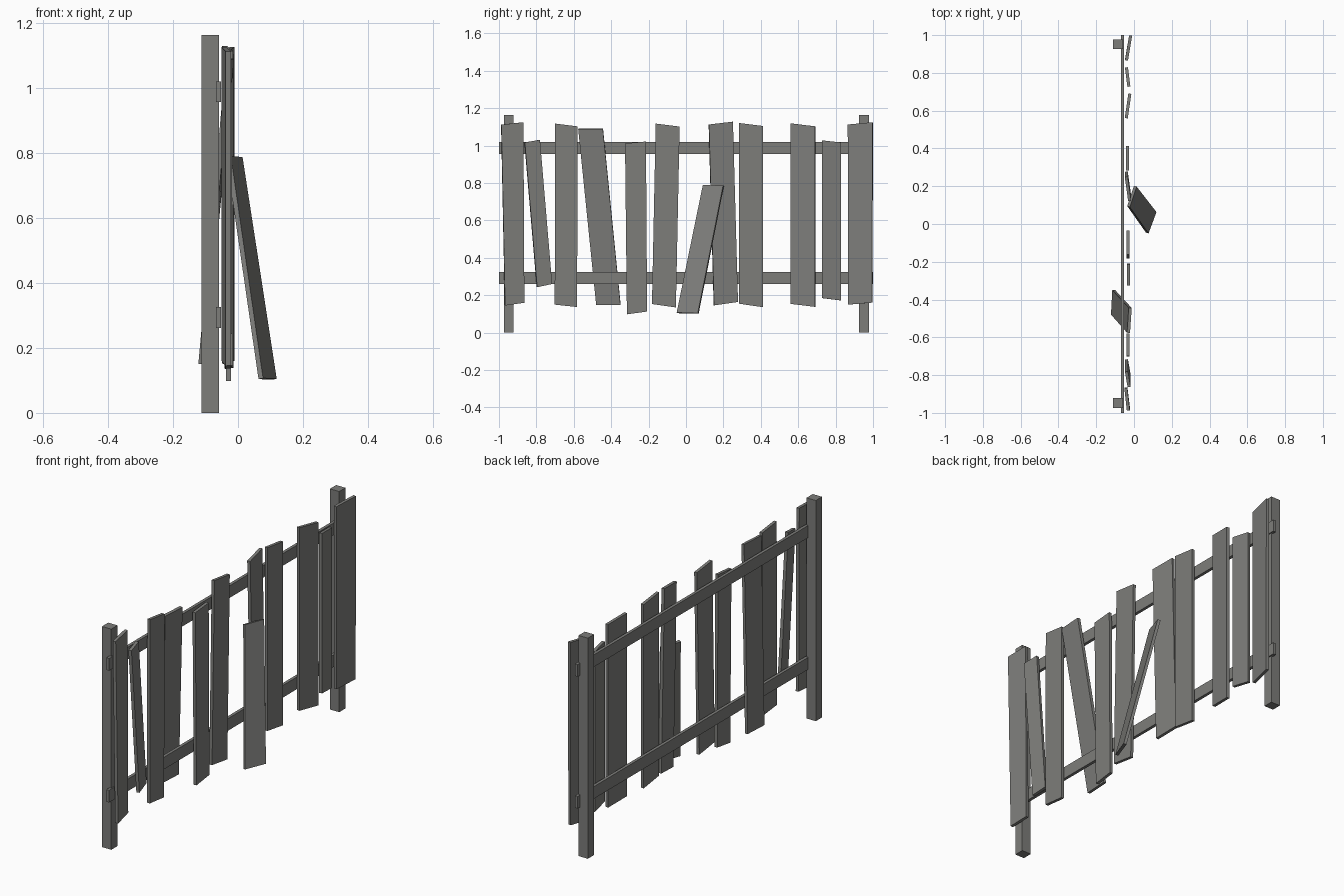
import bpy, bmesh
from mathutils import Vector

wood = bpy.data.materials.new("weathered grey wood")
wood.diffuse_color = (0.205, 0.205, 0.195, 1)


def finish(name, bm):
    bmesh.ops.recalc_face_normals(bm, faces=bm.faces)
    me = bpy.data.meshes.new(name)
    bm.to_mesh(me)
    bm.free()
    me.materials.append(wood)
    ob = bpy.data.objects.new(name, me)
    bpy.context.collection.objects.link(ob)


def box(name, x0, x1, y0, y1, z0, z1):
    bm = bmesh.new()
    bmesh.ops.create_cube(bm, size=1)
    for v in bm.verts:
        v.co = ((x0, x1)[v.co.x > 0], (y0, y1)[v.co.y > 0], (z0, z1)[v.co.z > 0])
    finish(name, bm)


def plank(name, corners, t=0.016, shift=0.0):
    """Board from four mid-plane corners, thickened along its normal."""
    p = [Vector(c) for c in corners]
    n = (p[2] - p[0]).cross(p[3] - p[1]).normalized()
    if n.x < 0:
        n = -n
    bm = bmesh.new()
    a = [bm.verts.new(c + n * (shift + t / 2)) for c in p]
    b = [bm.verts.new(c + n * (shift - t / 2)) for c in p]
    bm.faces.new(a)
    bm.faces.new(b)
    for i in range(4):
        j = (i + 1) % 4
        bm.faces.new((a[i], a[j], b[j], b[i]))
    finish(name, bm)


# posts and rails
for side, y in (("left", -0.947), ("right", 0.952)):
    box("post_" + side, -0.112, -0.058, y - 0.026, y + 0.026, 0, 1.163)
for side, z in (("lower", 0.293), ("upper", 0.988)):
    box("rail_" + side, -0.068, -0.052, -1, 1, z - 0.032, z + 0.032)

# upright planks: top y pair, bottom y pair, top z pair, bottom z pair, x at left/right
planks = [
    (-0.988, -0.870, -0.968, -0.865, 1.112, 1.125, 0.145, 0.160, -0.030, -0.043),
    (-0.863, -0.782, -0.797, -0.717, 1.017, 1.031, 0.243, 0.260, -0.026, -0.040),
    (-0.700, -0.580, -0.702, -0.582, 1.118, 1.103, 0.150, 0.137, -0.031, -0.031),
    (-0.326, -0.214, -0.316, -0.208, 1.012, 1.022, 0.098, 0.113, -0.029, -0.029),
    (-0.162, -0.034, -0.182, -0.054, 1.118, 1.102, 0.153, 0.135, -0.032, -0.032),
    (0.122, 0.250, 0.149, 0.277, 1.113, 1.128, 0.146, 0.164, -0.023, -0.041),
    (0.283, 0.412, 0.283, 0.412, 1.121, 1.105, 0.155, 0.136, -0.034, -0.034),
    (0.560, 0.690, 0.560, 0.690, 1.119, 1.103, 0.154, 0.138, -0.041, -0.022),
    (0.727, 0.829, 0.727, 0.829, 1.028, 1.017, 0.185, 0.172, -0.027, -0.040),
    (0.866, 0.998, 0.868, 0.996, 1.113, 1.125, 0.150, 0.161, -0.040, -0.018),
]
for i, (tl, tr, bl, br, ztl, ztr, zbl, zbr, xl, xr) in enumerate(planks):
    plank(f"plank_{i + 1}",
          [(xl, bl, zbl), (xr, br, zbr), (xr, tr, ztr), (xl, tl, ztl)])

# slipped plank whose foot hangs behind the lower rail
plank("slipped_plank", [(-0.114, -0.480, 0.150), (-0.107, -0.350, 0.150),
                        (-0.020, -0.444, 1.090), (-0.029, -0.576, 1.090)])

# fallen plank leaning on the front
plank("fallen_plank", [(0.077, -0.050, 0.107), (0.119, 0.063, 0.105),
                       (0.014, 0.198, 0.787), (-0.022, 0.090, 0.790)], 0.015, -0.0075)
